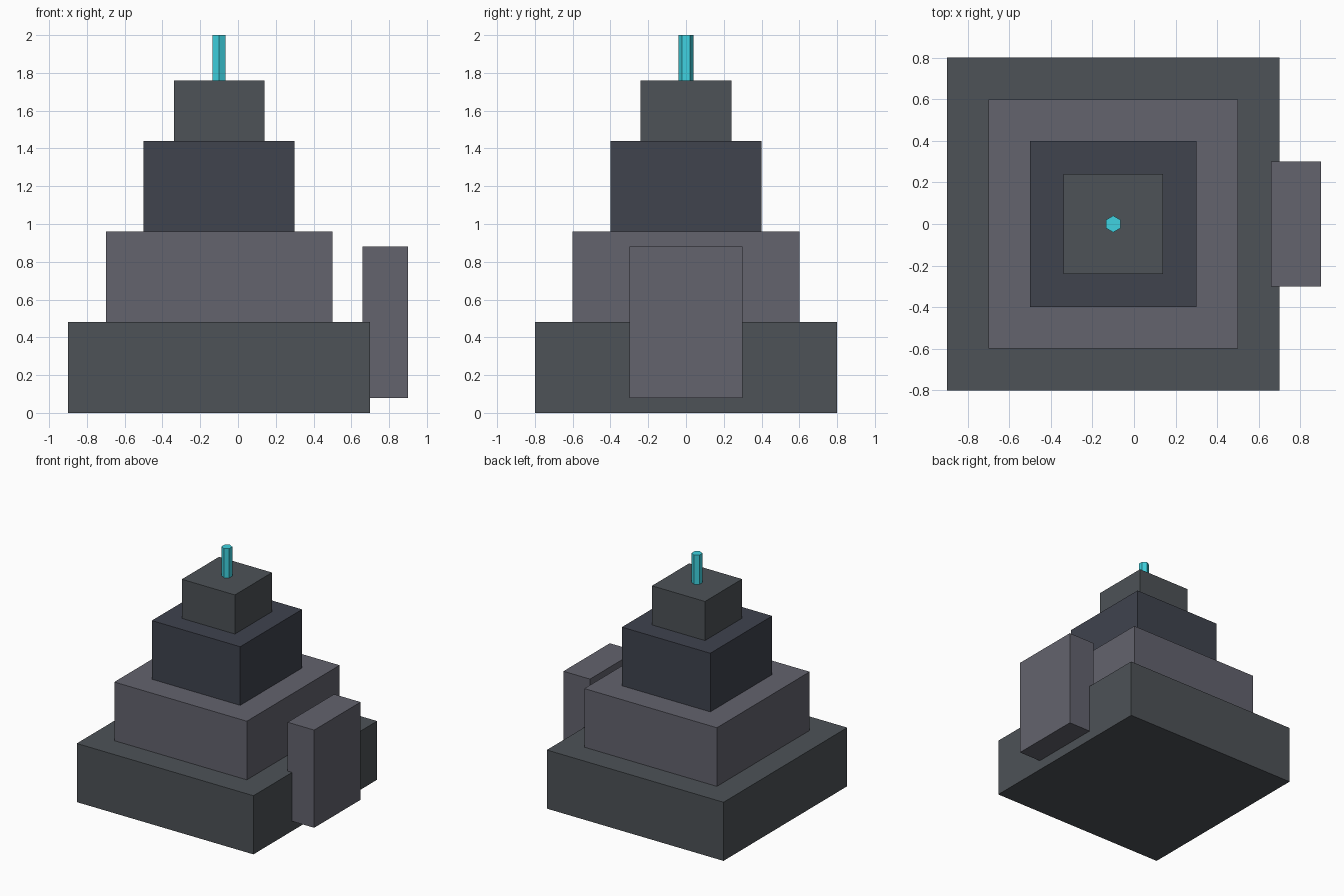
import bpy

if "Cube" in bpy.data.objects:
    bpy.data.objects.remove(bpy.data.objects["Cube"])

AXIS_X = -0.1  # centre line of the stepped tower


def material(name, rgb):
    mat = bpy.data.materials.new(name)
    mat.diffuse_color = (*rgb, 1.0)
    mat.use_nodes = True
    mat.node_tree.nodes["Principled BSDF"].inputs["Base Color"].default_value = mat.diffuse_color
    return mat


slate = material("slate", (0.075, 0.085, 0.095))
stone = material("stone", (0.125, 0.125, 0.155))
dark = material("dark_stone", (0.05, 0.056, 0.076))
cyan = material("cyan_glow", (0.05, 0.65, 0.75))


def finish(name, mat):
    obj = bpy.context.object
    obj.name = name
    bpy.ops.object.transform_apply(location=False, rotation=False, scale=True)
    obj.data.materials.append(mat)
    return obj


def box(name, x, width, depth, z0, z1, mat):
    bpy.ops.mesh.primitive_cube_add(size=1, location=(x, 0, (z0 + z1) / 2))
    bpy.context.object.scale = (width, depth, z1 - z0)
    return finish(name, mat)


# Stepped tiers, bottom to top
tiers = [
    ("base_tier", 1.6, 0.00, 0.48, slate),
    ("second_tier", 1.2, 0.48, 0.96, stone),
    ("third_tier", 0.8, 0.96, 1.44, dark),
    ("top_tier", 0.48, 1.44, 1.76, slate),
]
for name, size, z0, z1, mat in tiers:
    box(name, AXIS_X, size, size, z0, z1, mat)

# Side block set into the right face of the base
box("side_block", 0.78, 0.24, 0.6, 0.08, 0.88, stone)

# Six-sided mast on top
bpy.ops.mesh.primitive_cylinder_add(vertices=6, radius=0.04, depth=0.24,
                                    location=(AXIS_X, 0, 1.88))
finish("mast", cyan)
